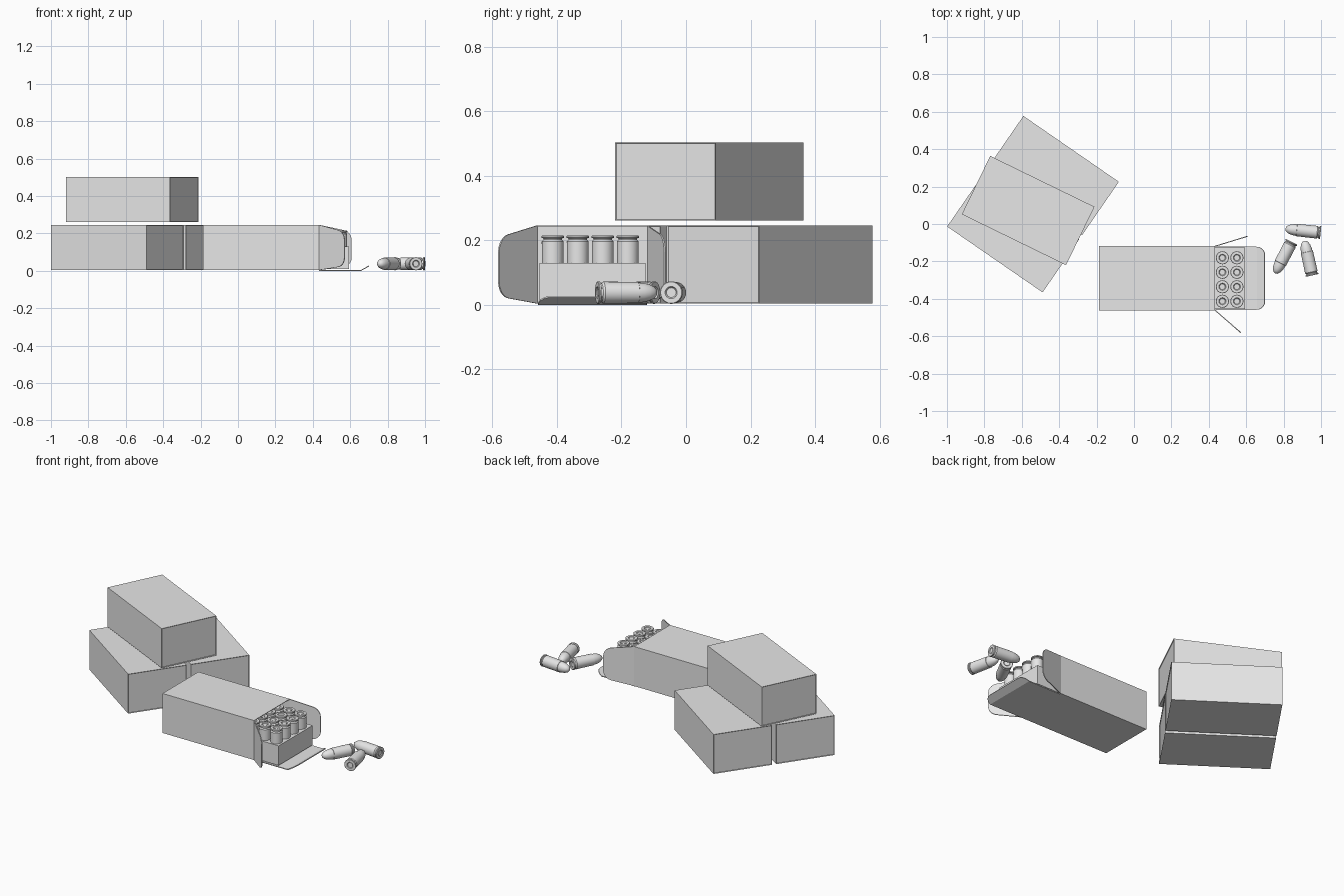
import bpy, bmesh
from math import radians, atan2, cos, sin
from mathutils import Matrix, Vector

cube = bpy.data.objects.get("Cube")
if cube:
    bpy.data.objects.remove(cube, do_unlink=True)

grey = bpy.data.materials.new("plain_grey")
grey.use_nodes = True
grey.diffuse_color = (0.8, 0.8, 0.8, 1)
grey.node_tree.nodes["Principled BSDF"].inputs["Base Color"].default_value = (0.8, 0.8, 0.8, 1)

LENGTH, WIDTH, HEIGHT, CARD = 0.62, 0.347, 0.242, 0.005


def place(name, mesh, matrix=Matrix()):
    ob = bpy.data.objects.new(name, mesh)
    ob.matrix_world = matrix
    bpy.context.collection.objects.link(ob)
    return ob


def finish(name, bm):
    bmesh.ops.recalc_face_normals(bm, faces=bm.faces)
    mesh = bpy.data.meshes.new(name)
    bm.to_mesh(mesh)
    bm.free()
    mesh.materials.append(grey)
    return mesh


def block(size):
    bm = bmesh.new()
    bmesh.ops.create_cube(bm, size=1)
    bmesh.ops.scale(bm, vec=size, verts=bm.verts)
    return bm


def solidify(ob, offset):
    mod = ob.modifiers.new("card", 'SOLIDIFY')
    mod.thickness = CARD
    mod.offset = offset


def carton(name, x, y, bottom, angle, is_open=False):
    """Card box with slightly recessed end flaps, or with its +x end open."""
    bm = block((LENGTH, WIDTH, HEIGHT))
    for face in [f for f in bm.faces if abs(f.normal.x) > 0.9]:
        if is_open and face.normal.x > 0:
            bmesh.ops.delete(bm, geom=[face], context='FACES_ONLY')
        else:
            bmesh.ops.inset_individual(bm, faces=[face], thickness=0.005, depth=-0.004)
    move = Matrix.Translation((x, y, bottom + HEIGHT / 2))
    ob = place(name, finish(name, bm), move @ Matrix.Rotation(radians(angle), 4, 'Z'))
    if is_open:
        solidify(ob, -1)


def flap(name, outline, matrix, bend=None):
    """Flat card flap whose two outer corners (last two points) are rounded."""
    bm = bmesh.new()
    verts = [bm.verts.new((u, v, 0)) for u, v in outline]
    bm.faces.new(verts)
    bmesh.ops.bevel(bm, geom=verts[2:], offset=0.045, segments=5,
                    profile=0.5, affect='VERTICES')
    if bend:
        bmesh.ops.bisect_plane(bm, geom=bm.verts[:] + bm.edges[:] + bm.faces[:],
                               plane_co=(bend, 0, 0), plane_no=(1, 0, 0))
        for v in bm.verts:
            v.co.z = max(0, v.co.x - bend) * 0.55
    solidify(place(name, finish(name, bm), matrix), 0)


# Closed boxes: a pair side by side, a third resting across them
turn = radians(-34.6)
for name, side in (("lower_box_front", -1), ("lower_box_back", 1)):
    shift = side * 0.1855
    carton(name, -0.54 - sin(turn) * shift, 0.106 + cos(turn) * shift, 0.004, -34.6)
carton("upper_box", -0.566, 0.072, 0.261, -26)

# Open box with side flaps and a folded-down bottom flap
hinge_x, mid_y = 0.433, -0.29
carton("open_box", hinge_x - LENGTH / 2, mid_y, 0.004, 0, is_open=True)
side_outline = [(0, 0), (0, HEIGHT), (0.182, 0.205), (0.182, 0.022)]
for name, y, angle in (("side_flap_front", mid_y - 0.171, -41),
                       ("side_flap_back", mid_y + 0.171, 17)):
    flap(name, side_outline, Matrix.Translation((hinge_x, y, 0.004))
         @ Matrix.Rotation(radians(angle), 4, 'Z') @ Matrix.Rotation(radians(90), 4, 'X'))
half = WIDTH / 2 - 0.005
flap("bottom_flap", [(0, half), (0, -half), (0.267, -half), (0.267, half)],
     Matrix.Translation((hinge_x, mid_y, 0.0026)), bend=0.225)

# Tray sliding out of the open box
place("tray", finish("tray", block((0.6, 0.329, 0.12))), Matrix.Translation((0.294, mid_y, 0.07)))

# Round: lathe profile of (radius, height) from primer to nose
profile = [(0, 0.003), (0.015, 0.003), (0.017, 0), (0.017, 0.003), (0.019, 0),
           (0.033, 0), (0.035, 0.002), (0.035, 0.007), (0.029, 0.009),
           (0.029, 0.013), (0.034, 0.019), (0.033, 0.128), (0.031, 0.129),
           (0.030, 0.145), (0.026, 0.163), (0.020, 0.177), (0.011, 0.187), (0, 0.19)]
bm = bmesh.new()
points = [bm.verts.new((r, 0, z)) for r, z in profile]
edges = [bm.edges.new(pair) for pair in zip(points, points[1:])]
bmesh.ops.spin(bm, geom=points + edges, cent=(0, 0, 0), axis=(0, 0, 1),
               angle=radians(360), steps=24)
bmesh.ops.remove_doubles(bm, verts=bm.verts, dist=0.0002)
round_mesh = finish("round", bm)
round_mesh.shade_smooth()
round_mesh.set_sharp_from_angle(angle=radians(35))

# Rounds standing nose down in the tray
for row in range(7):
    for col in range(4):
        spot = Vector((0.55 - row * 0.0775, -0.413 + col * 0.0775, 0.215))
        place("tray_round", round_mesh,
              Matrix.Translation(spot) @ Matrix.Rotation(radians(180), 4, 'X'))

# Loose rounds lying on the ground: base point and nose point
for base, nose in (((0.998, -0.046), (0.81, -0.026)),
                   ((0.842, -0.095), (0.755, -0.263)),
                   ((0.952, -0.275), (0.911, -0.09))):
    heading = atan2(nose[1] - base[1], nose[0] - base[0])
    place("loose_round", round_mesh, Matrix.Translation((base[0], base[1], 0.038))
          @ Matrix.Rotation(heading, 4, 'Z') @ Matrix.Rotation(radians(90), 4, 'Y'))
